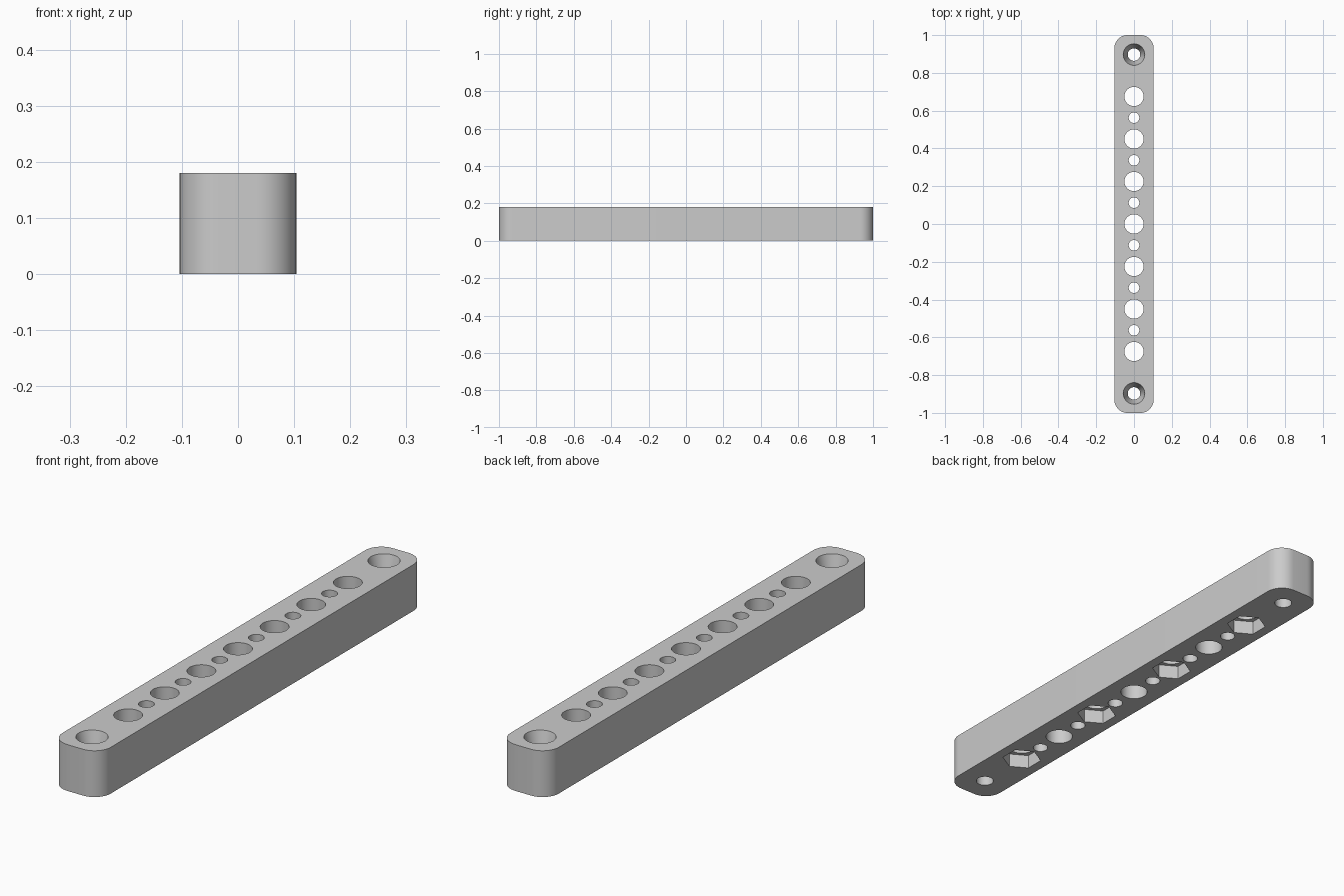
import bpy
import bmesh
from math import cos, sin, pi, radians

if "Cube" in bpy.data.objects:
    bpy.data.objects.remove(bpy.data.objects["Cube"], do_unlink=True)

WIDTH, LENGTH, HEIGHT, CORNER = 0.208, 2.0, 0.18, 0.07
PITCH = 0.225          # spacing of the large holes
OVER = 0.05            # how far cutters reach past the bar

grey = bpy.data.materials.new("plain grey")
grey.use_nodes = True
grey.diffuse_color = (0.6, 0.6, 0.6, 1)
grey.node_tree.nodes["Principled BSDF"].inputs["Base Color"].default_value = (0.6, 0.6, 0.6, 1)


def loft(bm, rings):
    """Closed solid through rings of points, bottom to top."""
    loops = [[bm.verts.new(p) for p in ring] for ring in rings]
    n = len(loops[0])
    for low, high in zip(loops, loops[1:]):
        for i in range(n):
            j = (i + 1) % n
            bm.faces.new((low[i], low[j], high[j], high[i]))
    bm.faces.new(loops[0][::-1])
    bm.faces.new(loops[-1])


def turned(bm, y, stations, sides=48):
    """Solid of revolution about a vertical axis; a corner points along y."""
    loft(bm, [[(r * cos(pi / 2 + 2 * pi * i / sides),
                y + r * sin(pi / 2 + 2 * pi * i / sides), z)
               for i in range(sides)] for z, r in stations])


def make_object(name, bm):
    mesh = bpy.data.meshes.new(name)
    bm.to_mesh(mesh)
    bm.free()
    mesh.materials.append(grey)
    obj = bpy.data.objects.new(name, mesh)
    bpy.context.collection.objects.link(obj)
    return obj


# Bar with rounded vertical corners
outline = []
steps = 12
for quarter, (sx, sy) in enumerate([(1, 1), (-1, 1), (-1, -1), (1, -1)]):
    for k in range(steps + 1):
        a = pi / 2 * (quarter + k / steps)
        outline.append((sx * (WIDTH / 2 - CORNER) + CORNER * cos(a),
                        sy * (LENGTH / 2 - CORNER) + CORNER * sin(a)))
bm = bmesh.new()
loft(bm, [[(x, y, z) for x, y in outline] for z in (0, HEIGHT)])
bar = make_object("drilled_bar", bm)

# Hexagonal nut pockets under every other large hole
pockets = bmesh.new()
for k in (-3, -1, 1, 3):
    turned(pockets, k * PITCH, [(-OVER, 0.074), (0.055, 0.074)], sides=6)

# Through holes: large, small in between, countersunk at the ends
holes = bmesh.new()
for k in range(-6, 7):
    r = 0.028 if k % 2 else 0.051
    if k % 2 or abs(k) <= 6:
        turned(holes, k * PITCH / 2, [(-OVER, r), (HEIGHT + OVER, r)])
for y in (-0.897, 0.897):
    turned(holes, y, [(-OVER, 0.033), (0.09, 0.033),
                      (HEIGHT, 0.057), (HEIGHT + OVER, 0.057)])

# Cut the pockets, then the holes
bpy.context.view_layer.objects.active = bar
for name, cutter_bm in (("pocket_cutter", pockets), ("hole_cutter", holes)):
    cutter = make_object(name, cutter_bm)
    cutter.hide_render = True
    cut = bar.modifiers.new(name, 'BOOLEAN')
    cut.operation, cut.solver, cut.object = 'DIFFERENCE', 'EXACT', cutter
    bpy.ops.object.modifier_apply(modifier=cut.name)
    bpy.data.objects.remove(cutter, do_unlink=True)

# Smooth round walls, sharp rims
bpy.ops.object.select_all(action='DESELECT')
bar.select_set(True)
bpy.ops.object.shade_smooth_by_angle(angle=radians(12))
